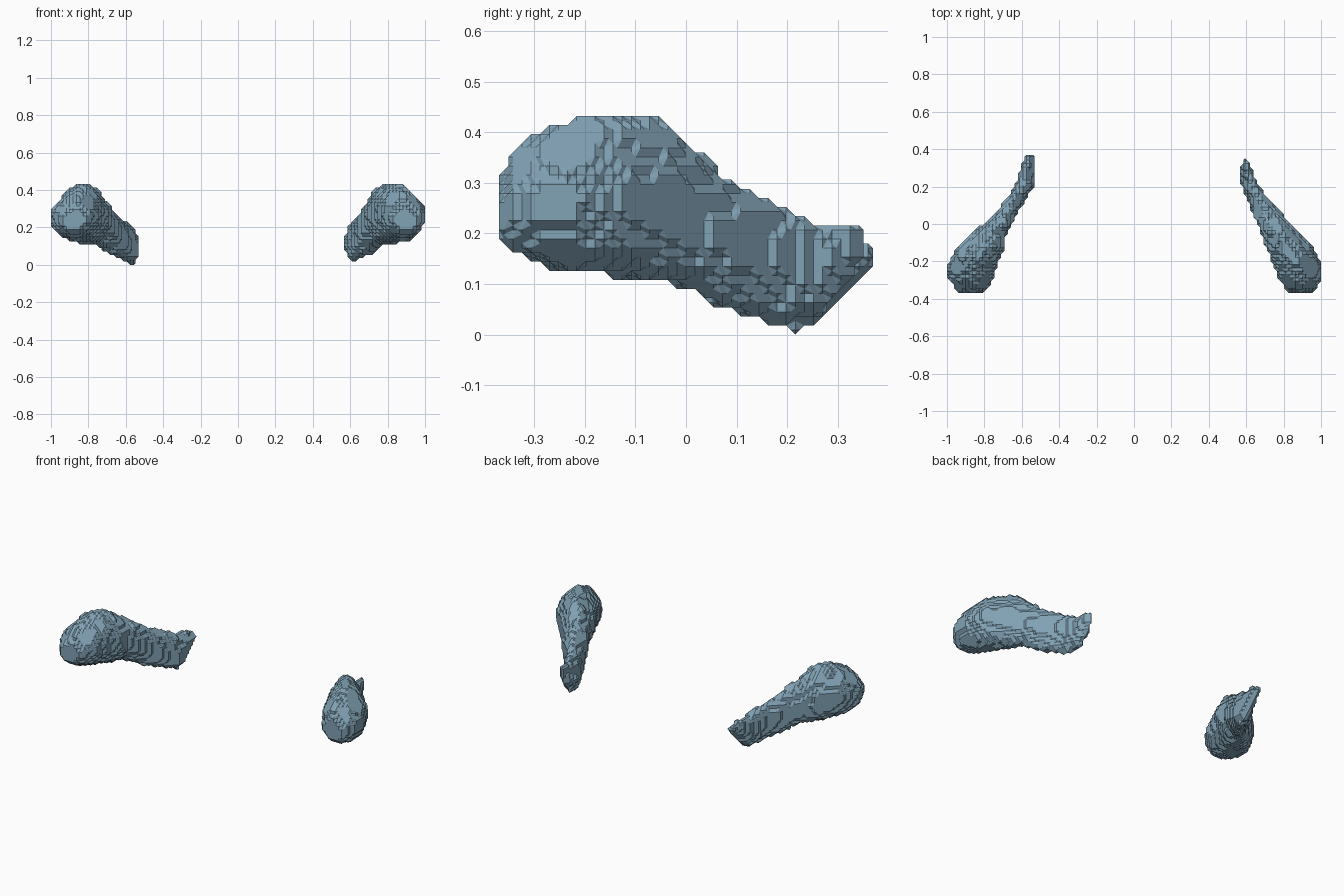
import bpy
import bmesh
from itertools import product
from mathutils import Vector, noise

STEP = 0.018  # size of one grid block

old = bpy.data.objects.get("Cube")
if old:
    bpy.data.objects.remove(old, do_unlink=True)

blue = bpy.data.materials.new("slate blue")
blue.use_nodes = True
colour = (0.22, 0.36, 0.46, 1)
blue.diffuse_color = colour
blue.node_tree.nodes["Principled BSDF"].inputs["Base Color"].default_value = colour

# Sections from the bulb to the tail: y, bottom, top, inner and outer distance
LEFT = [(-.375, .18, .29, .84, .96), (-.34, .16, .36, .805, .98), (-.3, .145, .395, .78, 1),
        (-.24, .13, .42, .755, 1.005), (-.18, .12, .44, .73, .985), (-.12, .115, .44, .7, .955),
        (-.04, .11, .42, .68, .88), (.015, .09, .375, .65, .83), (.07, .055, .315, .63, .78),
        (.14, .035, .275, .605, .715), (.2, .02, .245, .58, .67), (.26, .03, .225, .575, .64),
        (.31, .09, .22, .575, .625), (.35, .16, .22, .58, .605)]
RIGHT = [(-.375, .18, .28, .82, .94), (-.34, .16, .34, .785, .96), (-.3, .145, .375, .76, .985),
         (-.25, .13, .4, .74, 1.005), (-.18, .12, .435, .72, .98), (-.13, .115, .435, .695, .95),
         (-.05, .11, .38, .68, .88), (0, .095, .345, .65, .8), (.05, .06, .305, .63, .75),
         (.1, .045, .27, .595, .71), (.15, .03, .25, .57, .67), (.2, .005, .225, .535, .64),
         (.25, .01, .2, .53, .62), (.31, .08, .2, .53, .6), (.37, .14, .185, .54, .575)]


def section(table, y):
    """Blend the two sections on either side of y."""
    for a, b in zip(table, table[1:]):
        if a[0] <= y <= b[0]:
            t = (y - a[0]) / (b[0] - a[0])
            return [p + (q - p) * t for p, q in zip(a[1:], b[1:])]
    return None


def fill_blocks(table, side):
    """Collect the grid blocks that lie inside the lofted body."""
    blocks = set()
    for j in range(-22, 23):
        y = j * STEP
        part = section(table, y)
        if part is None:
            continue
        low, high, inner, outer = part
        tail = min(1, max(0, (y + .05) / .2))
        for i, k in product(range(27, 58), range(0, 27)):
            x, z = i * STEP, k * STEP + STEP / 2
            v = (z - (low + high) / 2) / ((high - low) / 2)
            u = (x - (inner + outer) / 2) / ((outer - inner) / 2)
            # The crown of the bulb leans inward, the thin tail leans outward
            u += .12 * (1 - tail) * max(v, 0) - .25 * tail * v
            # The crown is a ridge, the underside is rounder
            power = 1.65 + .4 * tail if v > 0 else 2.1
            rough = noise.noise(Vector((side * x, y, z)) * 24) * (.08 + .1 * tail)
            if abs(u) ** power + abs(v) ** power < 1 + rough:
                blocks.add((side * i, j, k))
    return blocks


def cell_faces():
    """The six faces of a unit cell, each as four corners in order."""
    for axis, level in product(range(3), (0, 1)):
        ring = []
        for p, q in ((0, 0), (1, 0), (1, 1), (0, 1)):
            corner = [p, q]
            corner.insert(axis, level)
            ring.append(tuple(corner))
        yield ring


FACES = list(cell_faces())


def add(a, b):
    return tuple(p + q for p, q in zip(a, b))


def cell_loops(cell, blocks):
    """Trace the closed loops that cut one cell between full and empty corners."""
    links = {}
    for ring in FACES:
        pts = [add(cell, c) for c in ring]
        full = [p in blocks for p in pts]
        cuts = [n for n in range(4) if full[n] != full[(n + 1) % 4]]
        keys = [add(pts[n], pts[(n + 1) % 4]) for n in range(4)]
        if len(cuts) == 2:
            pairs = [cuts]
        elif len(cuts) == 4:
            pairs = [(n, n - 1) for n in range(4) if full[n]]
        else:
            pairs = []
        for a, b in pairs:
            links.setdefault(keys[a], []).append(keys[b])
            links.setdefault(keys[b], []).append(keys[a])
    used = set()
    for start in links:
        if start in used:
            continue
        loop, here = [], start
        while here is not None:
            used.add(here)
            loop.append(here)
            here = next((n for n in links[here] if n not in used), None)
        yield loop


def build_lobe(name, table, side):
    blocks = fill_blocks(table, side)
    cells = {add(b, (-p, -q, -r)) for b in blocks for p, q, r in product((0, 1), repeat=3)}
    bm = bmesh.new()
    verts = {}
    for cell in sorted(cells):
        for loop in cell_loops(cell, blocks):
            for key in loop:
                if key not in verts:
                    place = Vector(key) * STEP / 2
                    place.z += STEP / 2
                    verts[key] = bm.verts.new(place)
            if len(loop) > 2:
                bm.faces.new([verts[key] for key in loop])
    bmesh.ops.recalc_face_normals(bm, faces=bm.faces[:])
    # Merge flat neighbours into larger facets
    bmesh.ops.triangulate(bm, faces=bm.faces[:])
    bmesh.ops.dissolve_limit(bm, angle_limit=.01, verts=bm.verts[:], edges=bm.edges[:])
    mesh = bpy.data.meshes.new(name)
    bm.to_mesh(mesh)
    bm.free()
    mesh.materials.append(blue)
    obj = bpy.data.objects.new(name, mesh)
    bpy.context.collection.objects.link(obj)


build_lobe("left_lobe", LEFT, 1)
build_lobe("right_lobe", RIGHT, -1)
